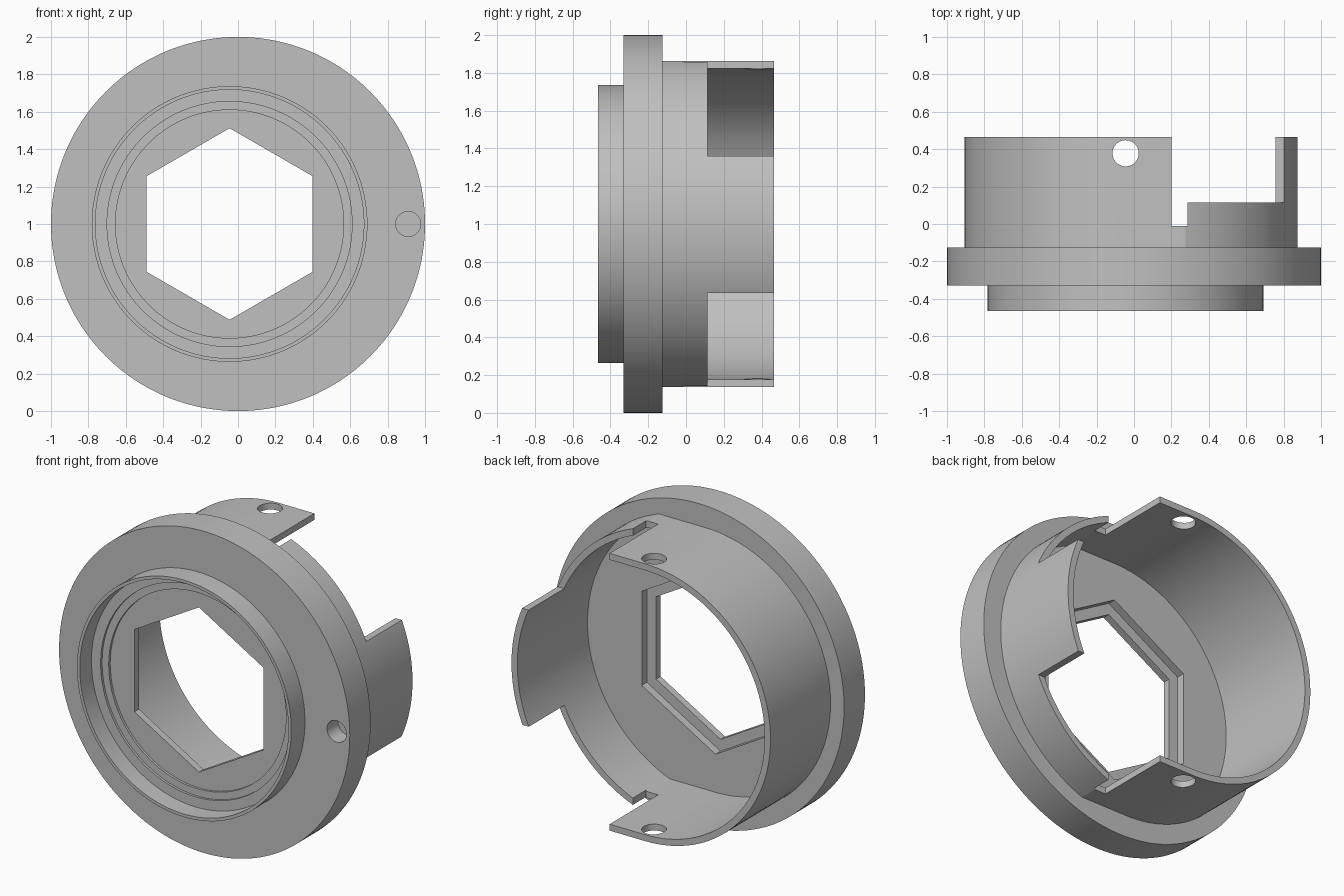
import bpy, bmesh, math

cube = bpy.data.objects.get("Cube")
if cube:
    bpy.data.objects.remove(cube, do_unlink=True)

CX = -0.045   # axis of the bore, tube and boss
CZ = 1.0

grey = bpy.data.materials.new("light grey")
grey.use_nodes = True
colour = (0.53, 0.53, 0.53, 1)
grey.diffuse_color = colour
grey.node_tree.nodes["Principled BSDF"].inputs["Base Color"].default_value = colour


def arc(r, a0, a1, n, cx=CX, cz=CZ):
    return [(cx + r * math.cos(a0 + (a1 - a0) * i / n),
             cz + r * math.sin(a0 + (a1 - a0) * i / n)) for i in range(n + 1)]


def circle(r, n=128, cx=CX, cz=CZ):
    return arc(r, 0, math.tau, n, cx, cz)[:-1]


def hexagon(r):
    return arc(r, math.pi / 2, math.pi * 2.5, 6)[:-1]


def tube_outline(r_left, r_right):
    """Half circle on one side, flats above and below, wider arc opposite."""
    a = math.asin(r_left / r_right)
    return arc(r_left, math.pi / 2, math.pi * 1.5, 64) + arc(r_right, -a, a, 56)


def rect(x0, x1, z0, z1):
    return [(x0, z0), (x1, z0), (x1, z1), (x0, z1)]


def prism(name, outline, start, end, upright=False):
    """Extrude an outline along y, or along z when upright."""
    bm = bmesh.new()
    place = (lambda u, v, d: (u, v, d)) if upright else (lambda u, v, d: (u, d, v))
    face = bm.faces.new([bm.verts.new(place(u, v, start)) for u, v in outline])
    top = bmesh.ops.extrude_face_region(bm, geom=[face])
    shift = place(0, 0, end - start)
    bmesh.ops.translate(bm, vec=shift,
                        verts=[g for g in top["geom"] if isinstance(g, bmesh.types.BMVert)])
    bmesh.ops.recalc_face_normals(bm, faces=bm.faces)
    mesh = bpy.data.meshes.new(name)
    bm.to_mesh(mesh)
    bm.free()
    mesh.materials.append(grey)
    obj = bpy.data.objects.new(name, mesh)
    bpy.context.collection.objects.link(obj)
    return obj


def combine(body, other, operation):
    mod = body.modifiers.new(other.name, 'BOOLEAN')
    mod.operation, mod.solver, mod.object = operation, 'EXACT', other
    bpy.context.view_layer.update()
    deps = bpy.context.evaluated_depsgraph_get()
    mesh = bpy.data.meshes.new_from_object(body.evaluated_get(deps))
    body.modifiers.clear()
    body.data = mesh
    bpy.data.objects.remove(other, do_unlink=True)


# Solid parts: flange, front boss and rear tube
housing = prism("flanged_housing", circle(1.0, 160, 0), -0.33, -0.125)
combine(housing, prism("front_boss", circle(0.737), -0.465, -0.25), 'UNION')
combine(housing, prism("rear_tube", tube_outline(0.862, 0.92), -0.2, 0.465), 'UNION')

cutters = [
    # Stepped recess in the boss
    prism("boss_recess", circle(0.718), -0.6, -0.35),
    prism("middle_recess", circle(0.655), -0.6, -0.335),
    prism("inner_recess", circle(0.61), -0.6, -0.32),
    # Rear cavity, hexagonal pocket and hexagonal through hole
    prism("rear_cavity", tube_outline(0.822, 0.88), -0.225, 0.6),
    prism("hex_pocket", hexagon(0.585), -0.275, 0),
    prism("hex_hole", hexagon(0.512), -0.6, 0),
    # Wall openings that leave a single tab, and the relief slots
    prism("upper_opening", rect(0.2, 1.3, 1.36, 2.2), 0.115, 0.6),
    prism("lower_opening", rect(0.2, 1.3, -0.2, 0.635), 0.115, 0.6),
    prism("relief_slots", rect(0.2, 0.285, -0.2, 2.2), -0.012, 0.6),
    # Cross hole through the tube, and blind hole in the flange face
    prism("cross_hole", circle(0.07, 48, CX, 0.378), -0.2, 2.2, upright=True),
    prism("blind_hole", circle(0.067, 48, 0.91), -0.6, -0.22),
]
for cutter in cutters:
    combine(housing, cutter, 'DIFFERENCE')

# Single colour and smooth curved walls with crisp edges
housing.data.materials.clear()
housing.data.materials.append(grey)
for poly in housing.data.polygons:
    poly.material_index = 0
bpy.ops.object.select_all(action='DESELECT')
housing.select_set(True)
bpy.context.view_layer.objects.active = housing
bpy.ops.object.shade_smooth_by_angle(angle=math.radians(15))
